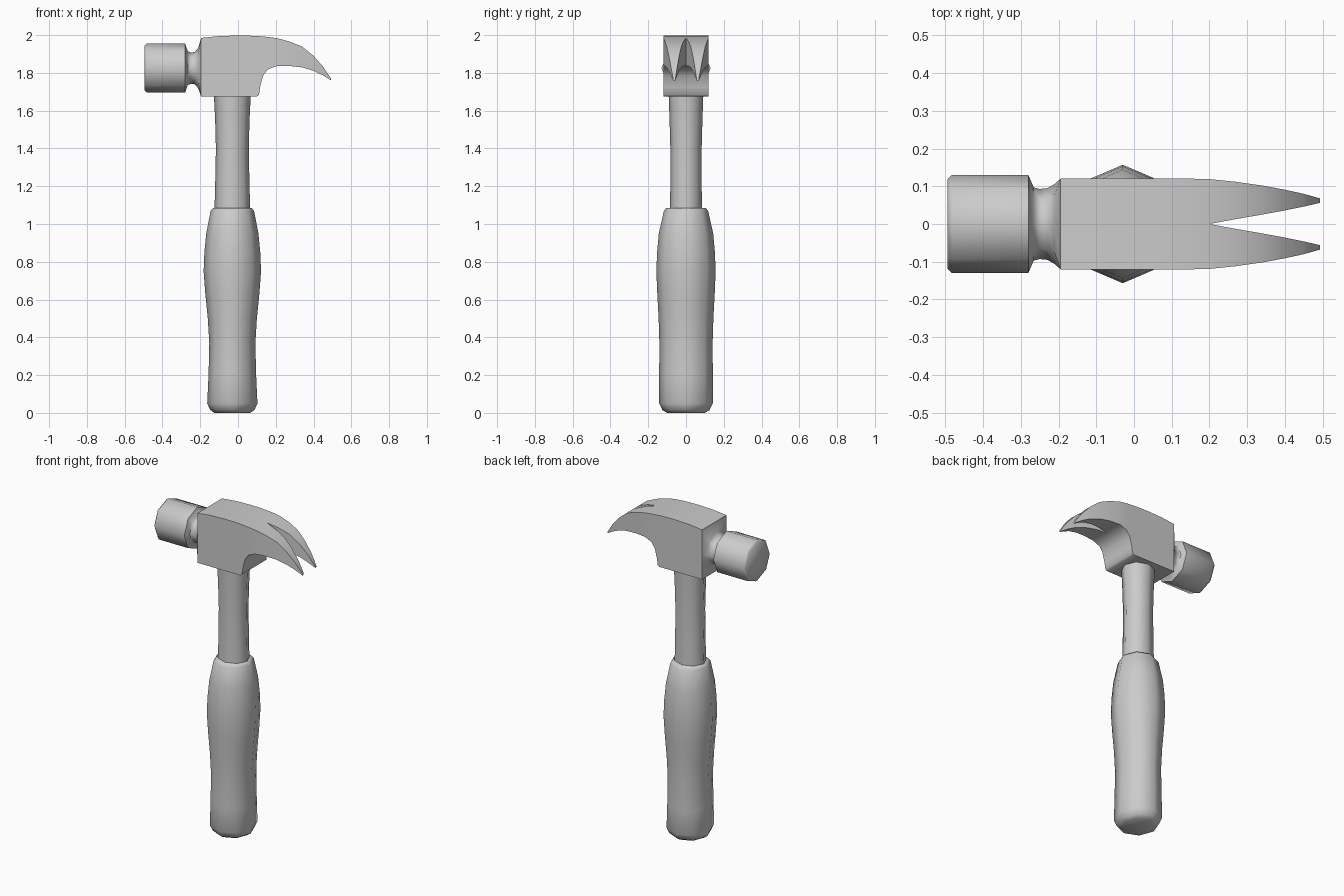
import bpy, bmesh
from math import radians, cos, sin, pi

if "Cube" in bpy.data.objects:
    bpy.data.objects.remove(bpy.data.objects["Cube"])


def finish(name, bm, angle):
    bmesh.ops.remove_doubles(bm, verts=bm.verts, dist=0.0008)
    bmesh.ops.recalc_face_normals(bm, faces=bm.faces)
    mesh = bpy.data.meshes.new(name)
    bm.to_mesh(mesh)
    bm.free()
    ob = bpy.data.objects.new(name, mesh)
    bpy.context.collection.objects.link(ob)
    bpy.ops.object.select_all(action='DESELECT')
    bpy.context.view_layer.objects.active = ob
    ob.select_set(True)
    bpy.ops.object.shade_smooth_by_angle(angle=radians(angle))
    return ob


def loft(bm, rings, cap_start=True, cap_end=True):
    loops = [[bm.verts.new(p) for p in ring] for ring in rings]
    for a, b in zip(loops, loops[1:]):
        n = len(a)
        for k in range(n):
            bm.faces.new((a[k], a[(k + 1) % n], b[(k + 1) % n], b[k]))
    if cap_start:
        bm.faces.new(loops[0])
    if cap_end:
        bm.faces.new(loops[-1])


OCT = [(cos(k * pi / 4), sin(k * pi / 4)) for k in range(8)]


def handle_part(name, profile):
    bm = bmesh.new()
    loft(bm, [[(-0.03 + rx * c, ry * s, z) for c, s in OCT] for z, rx, ry in profile])
    return finish(name, bm, 55)


# Rubber grip: z, radius in x, radius in y
handle_part("grip", [
    (0.0, 0.095, 0.10), (0.015, 0.117, 0.125), (0.05, 0.133, 0.142), (0.2, 0.126, 0.142),
    (0.37, 0.122, 0.141), (0.5, 0.13, 0.145), (0.63, 0.143, 0.152), (0.75, 0.152, 0.157),
    (0.85, 0.148, 0.153), (0.95, 0.138, 0.144), (1.07, 0.115, 0.117), (1.085, 0.102, 0.104)])

# Shaft between grip and head
handle_part("shaft", [
    (1.06, 0.095, 0.085), (1.2, 0.091, 0.083), (1.4, 0.087, 0.083),
    (1.55, 0.091, 0.087), (1.69, 0.098, 0.092)])

# Head: striking face, neck and split claw in one mesh
bm = bmesh.new()

# Striking face and neck: x, radius in y, radius in z
rings = [[(x, ry * c, 1.825 + rz * s) for c, s in OCT] for x, ry, rz in [
    (-0.495, 0.118, 0.118), (-0.483, 0.13, 0.13), (-0.28, 0.13, 0.13),
    (-0.266, 0.097, 0.09), (-0.25, 0.093, 0.083), (-0.23, 0.095, 0.085),
    (-0.212, 0.105, 0.105)]]
rings.append([(-0.195, 0.12 * round(c), 1.83 + 0.155 * round(s)) for c, s in OCT])
loft(bm, rings, cap_end=False)

# Cheek and claw stations: top x, top z, bottom x, bottom z, outer y, inner y
stations = [
    (-0.195, 1.985, -0.195, 1.675, 0.12, 0), (-0.1, 1.995, -0.1, 1.675, 0.12, 0),
    (0.0, 1.998, 0.03, 1.675, 0.12, 0), (0.06, 1.997, 0.10, 1.675, 0.12, 0),
    (0.085, 1.996, 0.111, 1.684, 0.12, 0), (0.105, 1.995, 0.117, 1.725, 0.12, 0),
    (0.13, 1.993, 0.132, 1.783, 0.12, 0), (0.16, 1.99, 0.156, 1.817, 0.12, 0),
    (0.2, 1.985, 0.2, 1.835, 0.119, 0), (0.27, 1.967, 0.27, 1.837, 0.112, 0.013),
    (0.34, 1.939, 0.34, 1.829, 0.102, 0.025), (0.40, 1.89, 0.40, 1.811, 0.091, 0.036),
    (0.45, 1.834, 0.45, 1.787, 0.08, 0.046), (0.493, 1.77, 0.493, 1.76, 0.068, 0.056)]
for side in (1, -1):
    rows = []
    for tx, tz, bx, bz, yo, yi in stations:
        col = [(tx, tz), ((tx + bx) / 2, (tz + bz) / 2), (bx, bz)]
        outer = [bm.verts.new((x, side * yo, z)) for x, z in col]
        inner = [bm.verts.new((x, side * yi, z)) for x, z in col]
        rows.append((outer, inner, yi))
    for (o1, i1, _), (o2, i2, gap) in zip(rows, rows[1:]):
        bm.faces.new((i1[0], i2[0], o2[0], o1[0]))
        bm.faces.new((i1[2], i2[2], o2[2], o1[2]))
        for k in (0, 1):
            bm.faces.new((o1[k], o2[k], o2[k + 1], o1[k + 1]))
            if gap:
                bm.faces.new((i1[k], i2[k], i2[k + 1], i1[k + 1]))
    o, i, _ = rows[-1]
    for k in (0, 1):
        bm.faces.new((o[k], i[k], i[k + 1], o[k + 1]))
finish("hammer_head", bm, 50)
